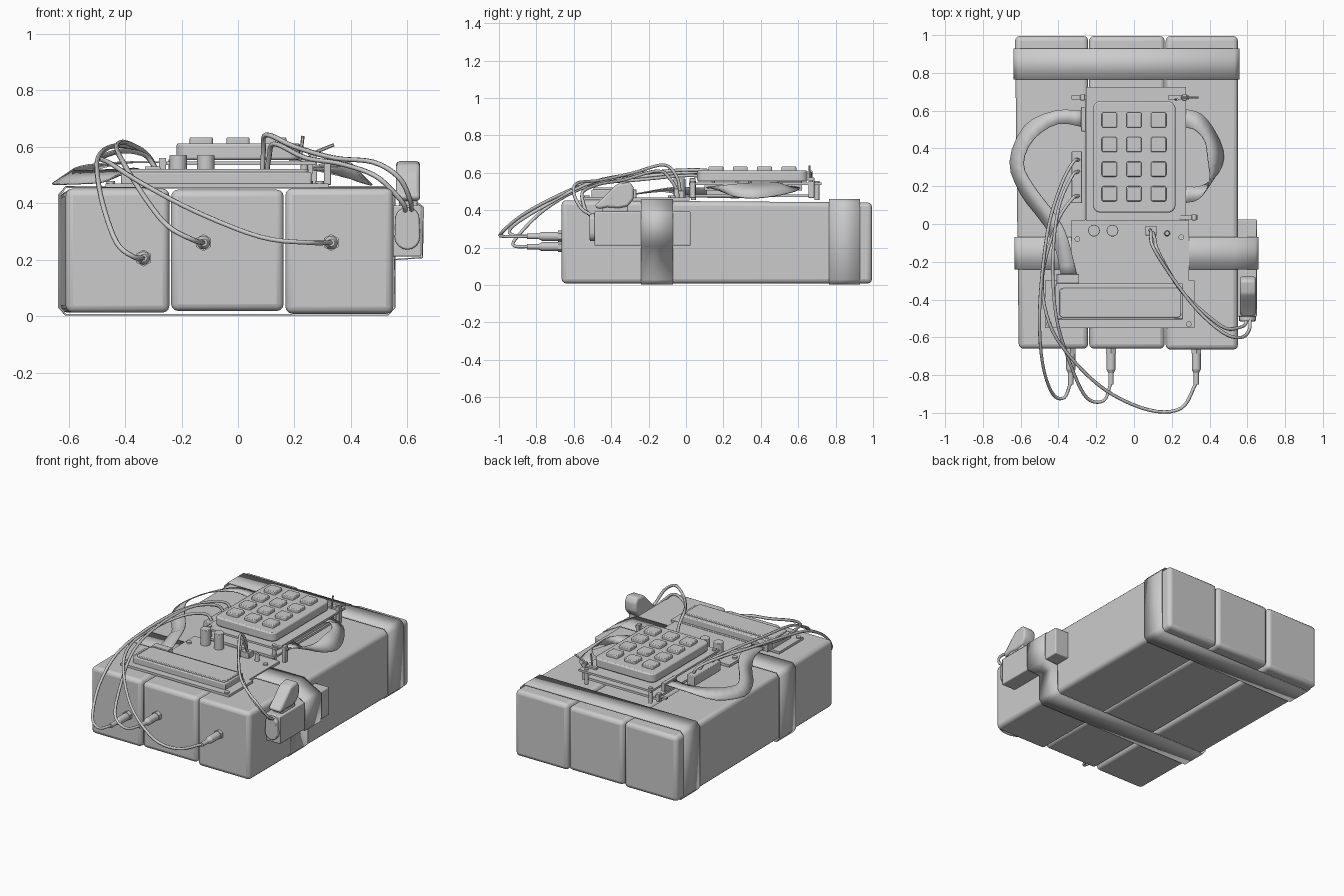
import bpy, bmesh, math
from mathutils import Vector, Matrix


def finish(name, bm, bevel=0, seg=2, smooth=True):
    bmesh.ops.recalc_face_normals(bm, faces=bm.faces)
    me = bpy.data.meshes.new(name)
    bm.to_mesh(me)
    bm.free()
    ob = bpy.data.objects.new(name, me)
    bpy.context.collection.objects.link(ob)
    if bevel:
        m = ob.modifiers.new("bevel", 'BEVEL')
        m.width, m.segments, m.limit_method = bevel, seg, 'ANGLE'
    if smooth:
        bpy.ops.object.select_all(action='DESELECT')
        bpy.context.view_layer.objects.active = ob
        ob.select_set(True)
        bpy.ops.object.shade_smooth_by_angle(angle=math.radians(40))
    return ob


def box(name, x0, x1, y0, y1, z0, z1, bevel=0, seg=2):
    bm = bmesh.new()
    bmesh.ops.create_cube(bm, size=1)
    for v in bm.verts:
        v.co = Vector(((x0 + x1) / 2 + v.co.x * (x1 - x0),
                       (y0 + y1) / 2 + v.co.y * (y1 - y0),
                       (z0 + z1) / 2 + v.co.z * (z1 - z0)))
    return finish(name, bm, bevel, seg)


def round_slab(name, x0, x1, y0, y1, z0, z1, r, bevel=0):
    # plate with rounded plan corners
    pts = []
    for i, (cx, cy) in enumerate([(x1 - r, y1 - r), (x0 + r, y1 - r), (x0 + r, y0 + r), (x1 - r, y0 + r)]):
        for k in range(5):
            a = (i + k / 4) * math.pi / 2
            pts.append((cx + r * math.cos(a), cy + r * math.sin(a), z0))
    return extrude(name, pts, (0, 0, z1 - z0), bevel)


def extrude(name, pts, vec, bevel=0):
    bm = bmesh.new()
    f = bm.faces.new([bm.verts.new(p) for p in pts])
    r = bmesh.ops.extrude_face_region(bm, geom=[f])
    bmesh.ops.translate(bm, vec=vec, verts=[g for g in r['geom'] if isinstance(g, bmesh.types.BMVert)])
    return finish(name, bm, bevel)


def cyl(name, p0, p1, r0, r1=None, sides=16, bevel=0):
    p0, p1 = Vector(p0), Vector(p1)
    d = p1 - p0
    mat = Matrix.Translation((p0 + p1) / 2) @ d.to_track_quat('Z', 'Y').to_matrix().to_4x4()
    bm = bmesh.new()
    bmesh.ops.create_cone(bm, cap_ends=True, segments=sides, radius1=r0,
                          radius2=r0 if r1 is None else r1, depth=d.length, matrix=mat)
    return finish(name, bm, bevel)


def spline(pts, n=5):
    p = [Vector(q) for q in pts]
    p = [2 * p[0] - p[1]] + p + [2 * p[-1] - p[-2]]
    out = []
    for i in range(1, len(p) - 2):
        a, b, c, d = p[i - 1:i + 3]
        for k in range(n):
            t = k / n
            out.append(0.5 * (2 * b + (c - a) * t + (2 * a - 5 * b + 4 * c - d) * t ** 2 + (3 * b - a - 3 * c + d) * t ** 3))
    return out + [p[-2]]


def wire(name, pts, r=0.009):
    cu = bpy.data.curves.new(name, 'CURVE')
    cu.dimensions, cu.bevel_depth, cu.bevel_resolution, cu.use_fill_caps = '3D', r, 1, True
    path = spline(pts)
    s = cu.splines.new('POLY')
    s.points.add(len(path) - 1)
    for q, c in zip(s.points, path):
        q.co = (*c, 1)
    s.use_smooth = True
    ob = bpy.data.objects.new(name, cu)
    bpy.context.collection.objects.link(ob)
    bpy.ops.object.select_all(action='DESELECT')
    bpy.context.view_layer.objects.active = ob
    ob.select_set(True)
    bpy.ops.object.convert(target='MESH')


def strip(name, a, b, thick=0.006, closed=False):
    # flat band between two edge paths
    bm = bmesh.new()
    va, vb = [[bm.verts.new(p) for p in q] for q in (a, b)]
    n = len(va)
    for i in range(n if closed else n - 1):
        j = (i + 1) % n
        bm.faces.new((va[i], va[j], vb[j], vb[i]))
    ob = finish(name, bm)
    m = ob.modifiers.new("thickness", 'SOLIDIFY')
    m.thickness, m.offset = thick, 0
    return ob


def tape(name, loop, y0, y1):
    strip(name, [(x, y0, z) for x, z in loop], [(x, y1, z) for x, z in loop], closed=True)


# three wrapped blocks
for nm, x0, x1, y0, z0, z1 in [("left", -0.63, -0.243, -0.66, 0.012, 0.452),
                               ("middle", -0.237, 0.162, -0.66, 0.018, 0.448),
                               ("right", 0.168, 0.55, -0.665, 0.008, 0.453)]:
    b = box(nm + "_block", x0, x1, y0, 0.995, z0, z1, 0.025, 3)
    for v in b.data.vertices:  # slumped outer corners
        if nm == "left" and v.co.x < -0.5 and v.co.y < 0:
            v.co.x += 0.02
        if v.co.y > 0.9 and v.co.z > 0.3:
            v.co.z -= 0.012

# tape bands
tape("rear_tape", [(-0.634, 0.03), (-0.61, 0.004), (0.53, 0.004), (0.555, 0.03),
                   (0.555, 0.43), (0.53, 0.457), (-0.61, 0.457), (-0.634, 0.43)], 0.765, 0.93)
tape("front_tape", [(-0.63, 0.03), (-0.61, 0.004), (0.53, 0.004), (0.555, 0.03), (0.556, 0.2), (0.653, 0.207),
                    (0.656, 0.385), (0.64, 0.397), (0.53, 0.458), (-0.61, 0.457), (-0.63, 0.43)], -0.24, -0.07)

# side switch unit
box("switch_box", 0.54, 0.65, -0.49, 0.025, 0.21, 0.392, 0.006)
cap = []
for i in range(16):
    a = math.tau * i / 16
    cap.append((0.6 + 0.045 * math.cos(a), -0.485, 0.31 + 0.045 * math.sin(a) + (0.03 if 0 < i < 8 else -0.03)))
extrude("switch_end_cap", cap, (0, -0.03, 0), 0.006)
prof = [(-0.49, 0.425), (-0.46, 0.45), (-0.41, 0.5), (-0.37, 0.54), (-0.3, 0.55), (-0.278, 0.52),
        (-0.28, 0.46), (-0.31, 0.42), (-0.36, 0.41), (-0.42, 0.415), (-0.47, 0.405)]
extrude("thumb_lever", [(0.56, y, z) for y, z in prof], (0.085, 0, 0), 0.012)
box("lever_mount", 0.57, 0.635, -0.45, -0.31, 0.385, 0.44, 0.005)

# circuit boards
box("main_board", -0.33, 0.29, -0.32, 0.02, 0.452, 0.468)
box("display_board", -0.47, 0.32, -0.55, -0.3, 0.455, 0.47)
box("keypad_back_plate", -0.26, 0.25, 0.02, 0.68, 0.47, 0.485)
box("keypad_board", -0.255, 0.275, 0.015, 0.725, 0.535, 0.548)

# display
box("display_frame", -0.415, 0.26, -0.505, -0.315, 0.465, 0.51, 0.006)
round_slab("display_screen", -0.395, 0.25, -0.495, -0.34, 0.505, 0.52, 0.02, 0.004)

# keypad with 12 buttons
round_slab("keypad", -0.218, 0.22, 0.06, 0.65, 0.553, 0.612, 0.04, 0.008)
for i in range(3):
    for j in range(4):
        x, y = (i - 1) * 0.13, 0.16 + j * 0.13
        round_slab("key", x - 0.041, x + 0.041, y - 0.04, y + 0.04, 0.6, 0.633, 0.01, 0.005)

# screws and standoffs
for x, y in [(-0.45, -0.53), (0.29, -0.53), (-0.3, -0.08), (0.25, -0.07)]:
    cyl("board_screw", (x, y, 0.455), (x, y, 0.478), 0.015, sides=12)
for x in (-0.233, 0.235):
    for y in (0.04, 0.7):
        cyl("standoff", (x, y, 0.455), (x, y, 0.555), 0.013, sides=12)

# capacitors and indicator lamp
for x in (-0.212, -0.114):
    cyl("capacitor", (x, -0.035, 0.46), (x, -0.035, 0.57), 0.031, sides=20, bevel=0.003)
cyl("lamp", (0.175, -0.05, 0.46), (0.175, -0.05, 0.515), 0.016, 0.012, 12, 0.003)

# cable sockets
box("wire_socket", -0.33, -0.275, 0.11, 0.385, 0.465, 0.53, 0.004)
box("left_ribbon_socket", -0.28, -0.255, 0.49, 0.62, 0.505, 0.56, 0.003)
box("display_ribbon_socket", -0.41, -0.29, -0.315, -0.265, 0.465, 0.51, 0.003)
box("trigger_socket", 0.06, 0.12, -0.06, -0.01, 0.465, 0.505, 0.003)
box("right_ribbon_socket", 0.25, 0.265, 0.1, 0.62, 0.505, 0.535)

# cable ties at the board corners
for x0, x1, y, zt in [(0.18, 0.29, 0.67, 0.56), (-0.33, -0.25, 0.67, 0.5), (0.24, 0.34, 0.035, 0.556)]:
    box("tie_strap", x0, x1, y - 0.01, y + 0.01, zt - 0.01, zt)
    box("tie_head", x1 - 0.035, x1 - 0.01, y - 0.016, y + 0.016, 0.465, zt + 0.015, 0.003)
cyl("tie_tail", (0.22, 0.66, 0.55), (0.23, 0.66, 0.638), 0.006, sides=6)
cyl("tie_tail", (0.25, 0.67, 0.57), (0.34, 0.67, 0.607), 0.006, sides=6)

# ribbon cables
strip("left_ribbon",
      spline([(-0.26, 0.6, 0.545), (-0.42, 0.6, 0.54), (-0.58, 0.52, 0.495), (-0.658, 0.33, 0.468),
              (-0.6, 0.16, 0.468), (-0.48, 0, 0.475), (-0.42, -0.12, 0.5), (-0.385, -0.28, 0.485)], 3),
      spline([(-0.26, 0.51, 0.545), (-0.4, 0.53, 0.545), (-0.53, 0.45, 0.535), (-0.585, 0.32, 0.518),
              (-0.53, 0.2, 0.515), (-0.41, 0.04, 0.52), (-0.35, -0.08, 0.52), (-0.3, -0.28, 0.485)], 3))
strip("right_ribbon",
      spline([(0.26, 0.61, 0.52), (0.36, 0.58, 0.5), (0.44, 0.47, 0.475), (0.475, 0.35, 0.464),
              (0.43, 0.25, 0.475), (0.35, 0.2, 0.5), (0.26, 0.2, 0.52)], 3),
      spline([(0.26, 0.51, 0.525), (0.32, 0.5, 0.545), (0.375, 0.44, 0.547), (0.39, 0.35, 0.545),
              (0.4, 0.22, 0.535), (0.34, 0.13, 0.525), (0.26, 0.11, 0.52)], 3))

# probes pushed into the block fronts
for x, z in [(-0.335, 0.205), (-0.122, 0.26), (0.33, 0.26)]:
    cyl("probe_nut", (x, -0.65, z), (x, -0.685, z), 0.03, sides=6)
    cyl("probe_body", (x, -0.65, z), (x, -0.77, z), 0.024, sides=12)
    cyl("probe_taper", (x, -0.77, z), (x, -0.79, z), 0.024, 0.014, 12)
    cyl("probe_sleeve", (x, -0.785, z), (x, -0.85, z), 0.014, sides=12)

# probe wires
wire("left_probe_wire", [(-0.29, 0.34, 0.52), (-0.32, 0.33, 0.57), (-0.38, 0.22, 0.6), (-0.45, 0, 0.6), (-0.49, -0.3, 0.57),
                         (-0.5, -0.55, 0.52), (-0.48, -0.76, 0.4), (-0.43, -0.9, 0.26), (-0.37, -0.92, 0.21), (-0.335, -0.84, 0.205)])
wire("middle_probe_wire", [(-0.29, 0.28, 0.52), (-0.33, 0.25, 0.58), (-0.4, 0.08, 0.615), (-0.43, -0.2, 0.6),
                           (-0.41, -0.5, 0.55), (-0.33, -0.76, 0.42), (-0.25, -0.92, 0.32), (-0.16, -0.935, 0.27), (-0.122, -0.84, 0.26)])
wire("right_probe_wire", [(-0.29, 0.15, 0.52), (-0.33, 0.13, 0.57), (-0.41, 0, 0.585), (-0.485, -0.28, 0.56), (-0.45, -0.52, 0.54),
                          (-0.34, -0.7, 0.47), (-0.15, -0.88, 0.37), (0.08, -0.985, 0.28), (0.25, -0.975, 0.26), (0.33, -0.84, 0.26)])

# trigger wires
wire("trigger_wire_a", [(0.085, -0.03, 0.49), (0.09, -0.05, 0.58), (0.1, -0.12, 0.642), (0.2, -0.28, 0.6), (0.34, -0.46, 0.56),
                        (0.48, -0.58, 0.545), (0.57, -0.6, 0.49), (0.61, -0.56, 0.41), (0.615, -0.5, 0.37)])
wire("trigger_wire_b", [(0.1, -0.04, 0.49), (0.11, -0.08, 0.56), (0.13, -0.15, 0.61), (0.24, -0.34, 0.56), (0.36, -0.46, 0.54),
                        (0.48, -0.55, 0.5), (0.55, -0.55, 0.44), (0.59, -0.53, 0.39), (0.59, -0.49, 0.36)])
